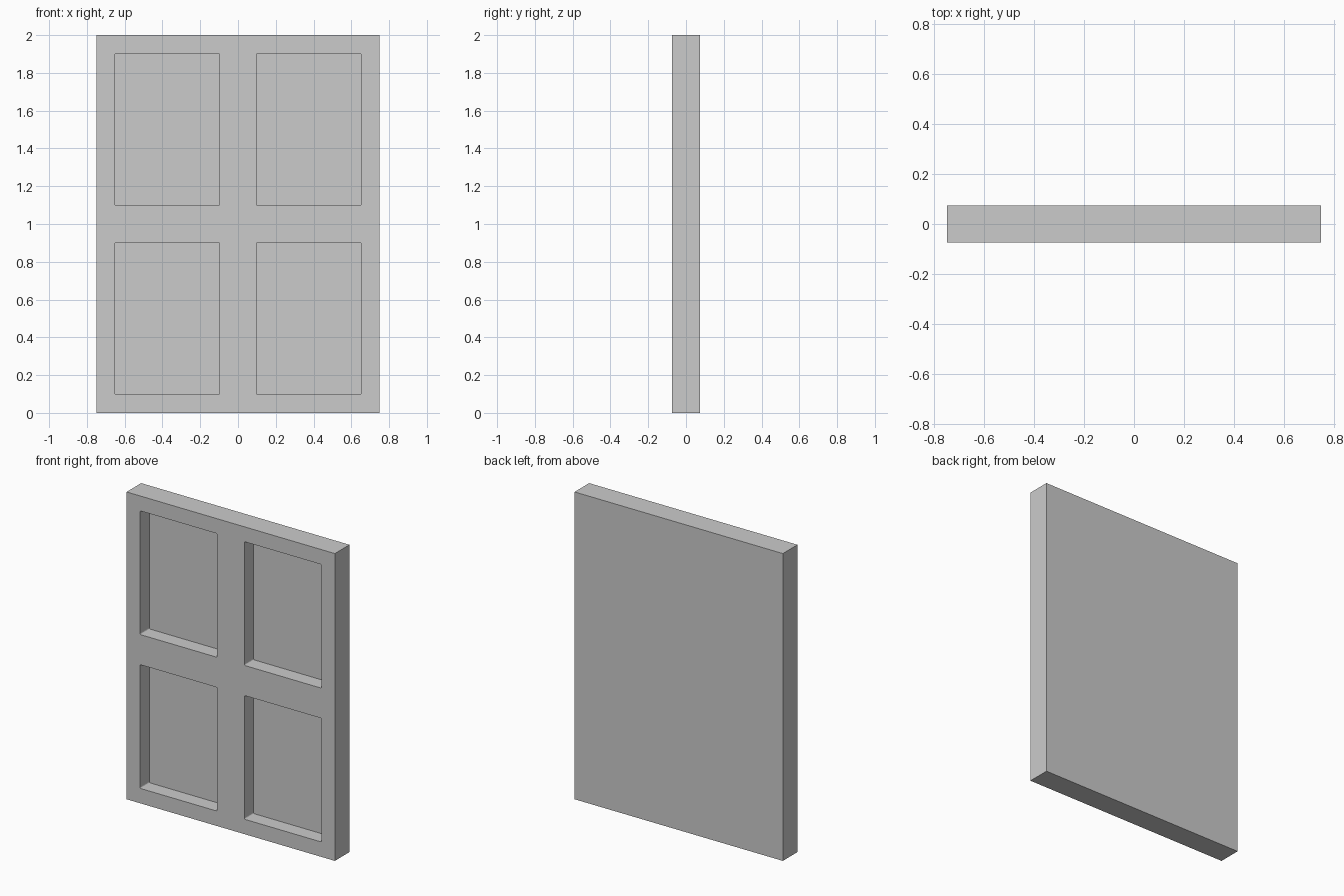
import bpy, bmesh
from mathutils import Matrix, Vector

if "Cube" in bpy.data.objects:
    bpy.data.objects.remove(bpy.data.objects["Cube"])

W, D, H = 1.5, 0.15, 2.0      # overall panel size
MARGIN, GAP = 0.097, 0.196    # border width and gap between recesses
DEPTH = 0.096                 # recess depth
OVER = 0.05                   # cutter overshoot in front of the panel


def box(name, lo, hi, corner=0.0):
    """Box between two corners, optionally rounding the edges along y."""
    lo, hi = Vector(lo), Vector(hi)
    bm = bmesh.new()
    bmesh.ops.create_cube(bm, size=1.0, matrix=Matrix.Translation((lo + hi) / 2)
                          @ Matrix.Diagonal((*(hi - lo), 1.0)))
    if corner:
        edges = [e for e in bm.edges if abs(e.verts[0].co.y - e.verts[1].co.y) > 1e-4]
        bmesh.ops.bevel(bm, geom=edges, offset=corner, segments=3, profile=0.5,
                        affect='EDGES')
    mesh = bpy.data.meshes.new(name)
    bm.to_mesh(mesh)
    bm.free()
    obj = bpy.data.objects.new(name, mesh)
    bpy.context.collection.objects.link(obj)
    return obj


# Solid panel
panel = box("window_panel", (-W / 2, -D / 2, 0), (W / 2, D / 2, H))

# Four recesses cut into the front face
rw = (W - 2 * MARGIN - GAP) / 2
rh = (H - 2 * MARGIN - GAP) / 2
for col in range(2):
    for row in range(2):
        x = -W / 2 + MARGIN + col * (rw + GAP)
        z = MARGIN + row * (rh + GAP)
        cutter = box("recess_cutter", (x, -D / 2 - OVER, z),
                     (x + rw, -D / 2 + DEPTH, z + rh), corner=0.008)
        cutter.hide_render = True
        cutter.display_type = 'WIRE'
        mod = panel.modifiers.new("recess", 'BOOLEAN')
        mod.operation = 'DIFFERENCE'
        mod.solver = 'EXACT'
        mod.object = cutter

# Bake the cuts and remove the cutters
bpy.context.view_layer.update()
deps = bpy.context.evaluated_depsgraph_get()
baked = bpy.data.meshes.new_from_object(panel.evaluated_get(deps))
cutters = [m.object for m in panel.modifiers]
panel.modifiers.clear()
panel.data = baked
for c in cutters:
    bpy.data.objects.remove(c)
